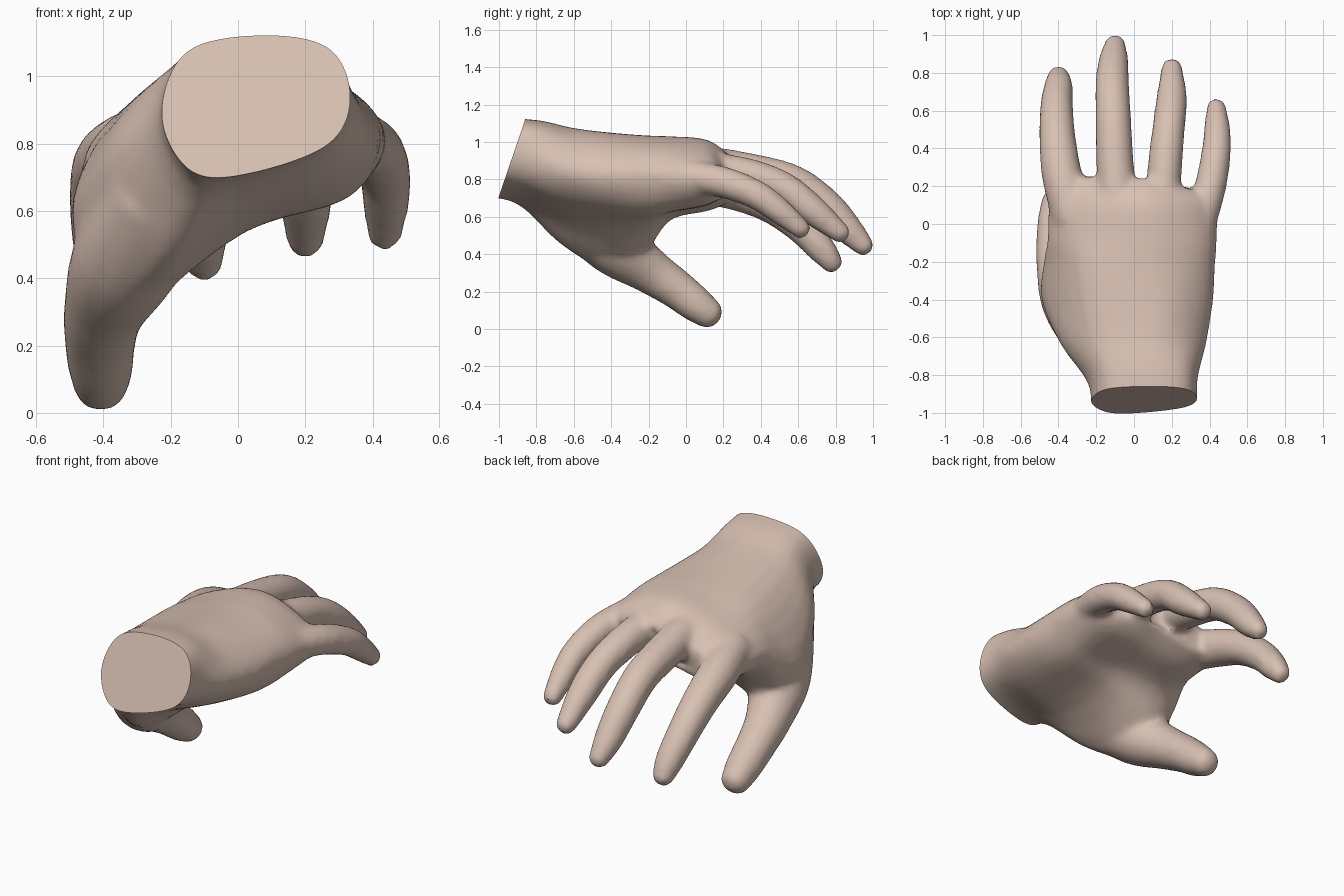
import bpy, bmesh, math
from mathutils import Vector

if "Cube" in bpy.data.objects:
    bpy.data.objects.remove(bpy.data.objects["Cube"])

skin = bpy.data.materials.new("skin")
skin.diffuse_color = (0.69, 0.53, 0.45, 1)
skin.use_nodes = True
skin.node_tree.nodes["Principled BSDF"].inputs["Base Color"].default_value = skin.diffuse_color


def spline(a, b, c, d, t):
    """Catmull-Rom blend between b and c."""
    return 0.5 * (2 * b + (c - a) * t + (2 * a - 5 * b + 4 * c - d) * t * t
                  + (3 * b - a - 3 * c + d) * t ** 3)


def refine(pts, steps, closed=False):
    """Smooth curve through a list of vectors."""
    n, out = len(pts), []
    get = (lambda i: pts[i % n]) if closed else (lambda i: pts[min(max(i, 0), n - 1)])
    for i in range(n if closed else n - 1):
        for k in range(steps):
            out.append(spline(get(i - 1), get(i), get(i + 1), get(i + 2), k / steps))
    return out if closed else out + [pts[-1]]


def loft(bm, rings):
    """Closed skin over a row of rings."""
    rows = [[bm.verts.new(p) for p in ring] for ring in rings]
    n = len(rows[0])
    for a, b in zip(rows, rows[1:]):
        for i in range(n):
            j = (i + 1) % n
            bm.faces.new((a[i], a[j], b[j], b[i]))
    bm.faces.new(rows[0][::-1])
    bm.faces.new(rows[-1])


def digit(bm, path):
    """Round tapering finger; path points are x, y, z, radius."""
    pts = refine([Vector(p) for p in path], 5)
    tip = pts[-1]
    heading = (tip.xyz - pts[-3].xyz).normalized()
    for k in range(1, 5):                      # rounded fingertip
        a = k / 4 * math.radians(84)
        c = tip.xyz + heading * tip.w * 0.8 * math.sin(a)
        pts.append(Vector((*c, tip.w * math.cos(a))))
    rings = []
    for i, p in enumerate(pts):
        t = (pts[min(i + 1, len(pts) - 1)].xyz - pts[max(i - 1, 0)].xyz).normalized()
        side = (Vector((1, 0, 0)) - t * t.x).normalized()
        up = side.cross(t)
        rings.append([p.xyz + (side * math.cos(a) + up * math.sin(a)) * p.w
                      for a in (2 * math.pi * k / 16 for k in range(16))])
    loft(bm, rings)


def place(x, y, z, slant):
    """Slanted wrist sections, knuckle line falling back to the little finger."""
    back = 0.3 * max(0, x - 0.1) if y > 0.2 else 0
    return Vector((x, y + slant * (z - .91) - back, z))


# palm and wrist sections: y, slant, then (x, z) points around the outline
SECTIONS = [
    (-1.06, .34, [(-.15, 1.085), (.08, 1.13), (.275, 1.095), (.345, .94), (.27, .80), (.02, .715), (-.155, .735), (-.235, .89)]),
    (-.84, .30, [(-.16, 1.065), (.08, 1.115), (.275, 1.07), (.335, .92), (.26, .78), (0, .69), (-.15, .69), (-.24, .87)]),
    (-.62, .10, [(-.22, 1.01), (.08, 1.075), (.28, 1.01), (.385, .85), (.28, .70), (0, .58), (-.24, .45), (-.39, .75)]),
    (-.40, 0, [(-.27, .97), (.08, 1.05), (.30, .985), (.42, .83), (.32, .66), (.02, .54), (-.34, .31), (-.49, .62)]),
    (-.21, 0, [(-.29, .95), (.06, 1.035), (.31, .975), (.43, .83), (.33, .64), (.04, .56), (-.32, .42), (-.48, .66)]),
    (-.08, 0, [(-.30, .93), (.05, 1.03), (.31, .97), (.44, .82), (.33, .65), (.04, .62), (-.30, .59), (-.46, .74)]),
    (.12, 0, [(-.30, .90), (.02, 1.01), (.27, .95), (.44, .81), (.33, .68), (.03, .66), (-.30, .635), (-.45, .75)]),
    (.25, 0, [(-.29, .83), (.02, .91), (.27, .87), (.40, .81), (.32, .73), (.03, .74), (-.28, .68), (-.40, .75)]),
]
DIGITS = [
    # index finger
    [(-.32, .02, .79, .11), (-.38, .25, .745, .108), (-.405, .45, .665, .098),
     (-.41, .62, .54, .088), (-.40, .73, .42, .077), (-.40, .785, .35, .058)],
    # middle finger
    [(-.08, .05, .89, .10), (-.10, .32, .845, .10), (-.11, .57, .785, .095),
     (-.115, .75, .66, .09), (-.108, .87, .53, .079), (-.10, .955, .44, .056)],
    # ring finger
    [(.15, .05, .87, .09), (.165, .32, .825, .092), (.185, .52, .755, .087),
     (.20, .67, .64, .082), (.20, .83, .51, .056)],
    # little finger
    [(.35, .0, .82, .085), (.405, .2, .785, .085), (.435, .38, .715, .079),
     (.44, .5, .63, .071), (.435, .62, .53, .053)],
    # thumb
    [(-.22, -.60, .66, .16), (-.33, -.40, .46, .165), (-.395, -.2, .315, .125),
     (-.41, -.06, .22, .108), (-.408, .05, .135, .098), (-.408, .125, .08, .082)],
]

bm = bmesh.new()
outlines = [[place(x, y, z, s) for x, z in refine([Vector(p) for p in pts], 4, True)]
            for y, s, pts in SECTIONS]
columns = [refine(list(col), 4) for col in zip(*outlines)]
loft(bm, list(zip(*columns)))
for path in DIGITS:
    digit(bm, path)
bmesh.ops.recalc_face_normals(bm, faces=bm.faces)
mesh = bpy.data.meshes.new("hand")
bm.to_mesh(mesh)
bm.free()
hand = bpy.data.objects.new("hand", mesh)
bpy.context.collection.objects.link(hand)
bpy.context.view_layer.objects.active = hand
hand.select_set(True)

# fuse palm and digits into one soft skin
fuse = hand.modifiers.new("fuse", 'REMESH')
fuse.mode = 'VOXEL'
fuse.voxel_size = 0.018
soften = hand.modifiers.new("soften", 'SMOOTH')
soften.factor = 0.5
soften.iterations = 10
for name in ("fuse", "soften"):
    bpy.ops.object.modifier_apply(modifier=name)

# flat slanted cut at the wrist
bm = bmesh.new()
bm.from_mesh(hand.data)
cut = bmesh.ops.bisect_plane(bm, geom=bm.verts[:] + bm.edges[:] + bm.faces[:],
                             plane_co=(0, -.86, 1.12), plane_no=(0, -.41, .14), clear_outer=True)
rim = [e for e in cut["geom_cut"] if isinstance(e, bmesh.types.BMEdge)]
bmesh.ops.contextual_create(bm, geom=rim)
bmesh.ops.recalc_face_normals(bm, faces=bm.faces)
bm.to_mesh(hand.data)
bm.free()

hand.data.materials.clear()
hand.data.materials.append(skin)
bpy.ops.object.shade_smooth_by_angle(angle=math.radians(40))
